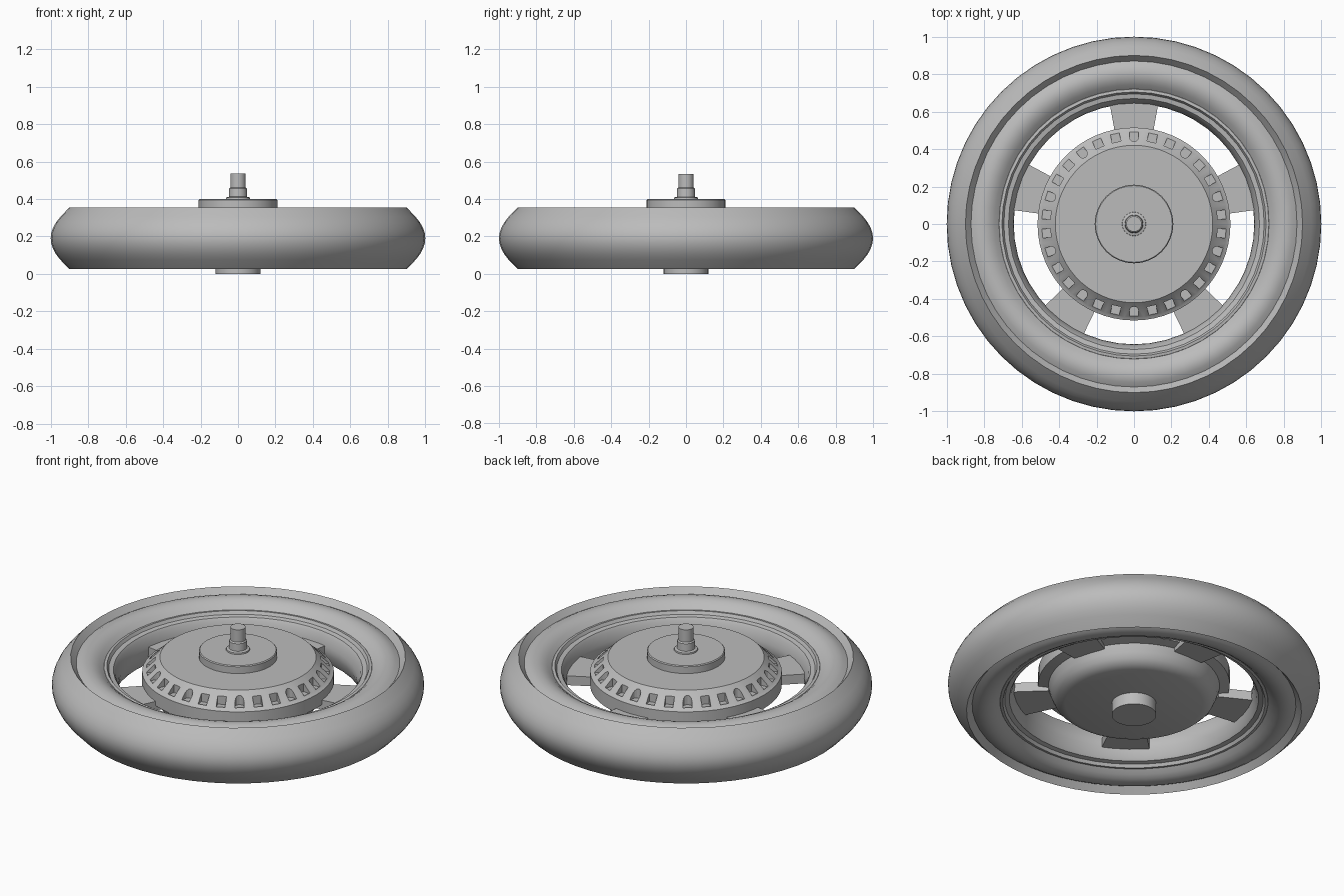
import bpy, bmesh, math
from mathutils import Matrix

if "Cube" in bpy.data.objects:
    bpy.data.objects.remove(bpy.data.objects["Cube"])

GREY = bpy.data.materials.new("plain grey")
GREY.diffuse_color = (0.5, 0.5, 0.5, 1)
GREY.use_nodes = True
GREY.node_tree.nodes["Principled BSDF"].inputs["Base Color"].default_value = GREY.diffuse_color
MID = 0.19  # height of the wheel's middle plane


def finish(name, bm, smooth=True):
    bmesh.ops.remove_doubles(bm, verts=bm.verts, dist=1e-5)
    bmesh.ops.recalc_face_normals(bm, faces=bm.faces)
    me = bpy.data.meshes.new(name)
    bm.to_mesh(me)
    bm.free()
    me.materials.append(GREY)
    ob = bpy.data.objects.new(name, me)
    bpy.context.collection.objects.link(ob)
    if smooth:
        shade(ob)
    return ob


def shade(ob):
    bpy.ops.object.select_all(action='DESELECT')
    ob.select_set(True)
    bpy.context.view_layer.objects.active = ob
    bpy.ops.object.shade_smooth_by_angle(angle=math.radians(28))


def lathe(name, profile, closed=False, n=48):
    """Spin (radius, z) points round the vertical axis."""
    bm = bmesh.new()
    rings = []
    for k in range(n):
        a = 2 * math.pi * k / n
        rings.append([bm.verts.new((r * math.cos(a), r * math.sin(a), z)) for r, z in profile])
    m = len(profile)
    for k in range(n):
        p, q = rings[k], rings[(k + 1) % n]
        for i in range(m if closed else m - 1):
            j = (i + 1) % m
            bm.faces.new((p[i], q[i], q[j], p[j]))
    return finish(name, bm)


def mirrored(upper):
    """Close a profile, given from outside to inside, with its copy below the middle plane."""
    return upper + [(r, 2 * MID - z) for r, z in reversed(upper) if abs(z - MID) > 1e-4]


def prism(bm, outline, z0, z1, angle):
    """Add an upright prism turned about the z axis."""
    rot = Matrix.Rotation(angle, 3, 'Z')
    low = [bm.verts.new(rot @ v.to_3d()) for v in outline]
    for v in low:
        v.co.z = z0
    high = [bm.verts.new((v.co.x, v.co.y, z1)) for v in low]
    bm.faces.new(low)
    bm.faces.new(high)
    for i in range(len(low)):
        j = (i + 1) % len(low)
        bm.faces.new((low[i], low[j], high[j], high[i]))


def pts(*pairs):
    from mathutils import Vector
    return [Vector(p) for p in pairs]


# Tyre: rounded tread, sharp shoulder lip and bulging side walls
tread = [(1.0, MID), (0.997, 0.218), (0.987, 0.247), (0.971, 0.276), (0.948, 0.305), (0.9, 0.355)]
wall = [(0.87, 0.32), (0.845, 0.334), (0.82, 0.341), (0.795, 0.341),
        (0.77, 0.334), (0.745, 0.32), (0.72, 0.298), (0.71, 0.27)]
lathe("tyre", mirrored(tread + wall), closed=True, n=56)

# Rim: stepped flange with a shallow inner barrel
rim = [(0.75, 0.27), (0.72, 0.30), (0.705, 0.302), (0.695, 0.285),
       (0.67, 0.28), (0.66, 0.265), (0.645, 0.215), (0.642, MID)]
lathe("rim", mirrored(rim), closed=True, n=48)

# Five tapered spokes
bm = bmesh.new()
for k in range(5):
    prism(bm, pts((0.45, -0.095), (0.655, -0.132), (0.655, 0.132), (0.45, 0.095)),
          0.16, 0.215, math.radians(90 + 72 * k))
finish("spokes", bm, smooth=False)

# Hub drum with sloped vent band above and rounded base below
hub = lathe("hub_drum", [(0, 0.355), (0.42, 0.355), (0.50, 0.277), (0.515, 0.27), (0.515, 0.19),
                         (0.46, 0.18), (0.445, 0.135), (0.43, 0.105), (0.405, 0.082),
                         (0.37, 0.07), (0, 0.07)], n=60)

# Vent recesses: thirty slots, every third with a rounded inner end
bm = bmesh.new()
for k in range(30):
    w = 0.024
    if k % 3 == 0:
        arc = [(0.465 - w * math.cos(t), w * math.sin(t))
               for t in [math.radians(d) for d in range(-90, 91, 30)]]
        shape = [(0.492, -w)] + arc + [(0.492, w)]
    else:
        shape = [(0.492, -w), (0.447, -w), (0.447, w), (0.492, w)]
    prism(bm, pts(*shape), 0.279, 0.42, math.radians(90 + 12 * k))
cutter = finish("vent_cutter", bm, smooth=False)
mod = hub.modifiers.new("vents", 'BOOLEAN')
mod.operation = 'DIFFERENCE'
mod.solver = 'EXACT'
mod.object = cutter
bpy.context.view_layer.objects.active = hub
bpy.ops.object.modifier_apply(modifier=mod.name)
bpy.data.objects.remove(cutter)
shade(hub)

# Raised cap, axle with collar, and lower boss
lathe("hub_cap", [(0, 0.40), (0.205, 0.40), (0.21, 0.395), (0.21, 0.35), (0, 0.35)], n=32)
lathe("axle", [(0, 0.535), (0.041, 0.535), (0.041, 0.462), (0.047, 0.455), (0.049, 0.412),
               (0.063, 0.408), (0.065, 0.395), (0, 0.395)], n=24)
lathe("lower_boss", [(0, 0.08), (0.12, 0.08), (0.12, 0), (0, 0)], n=32)
